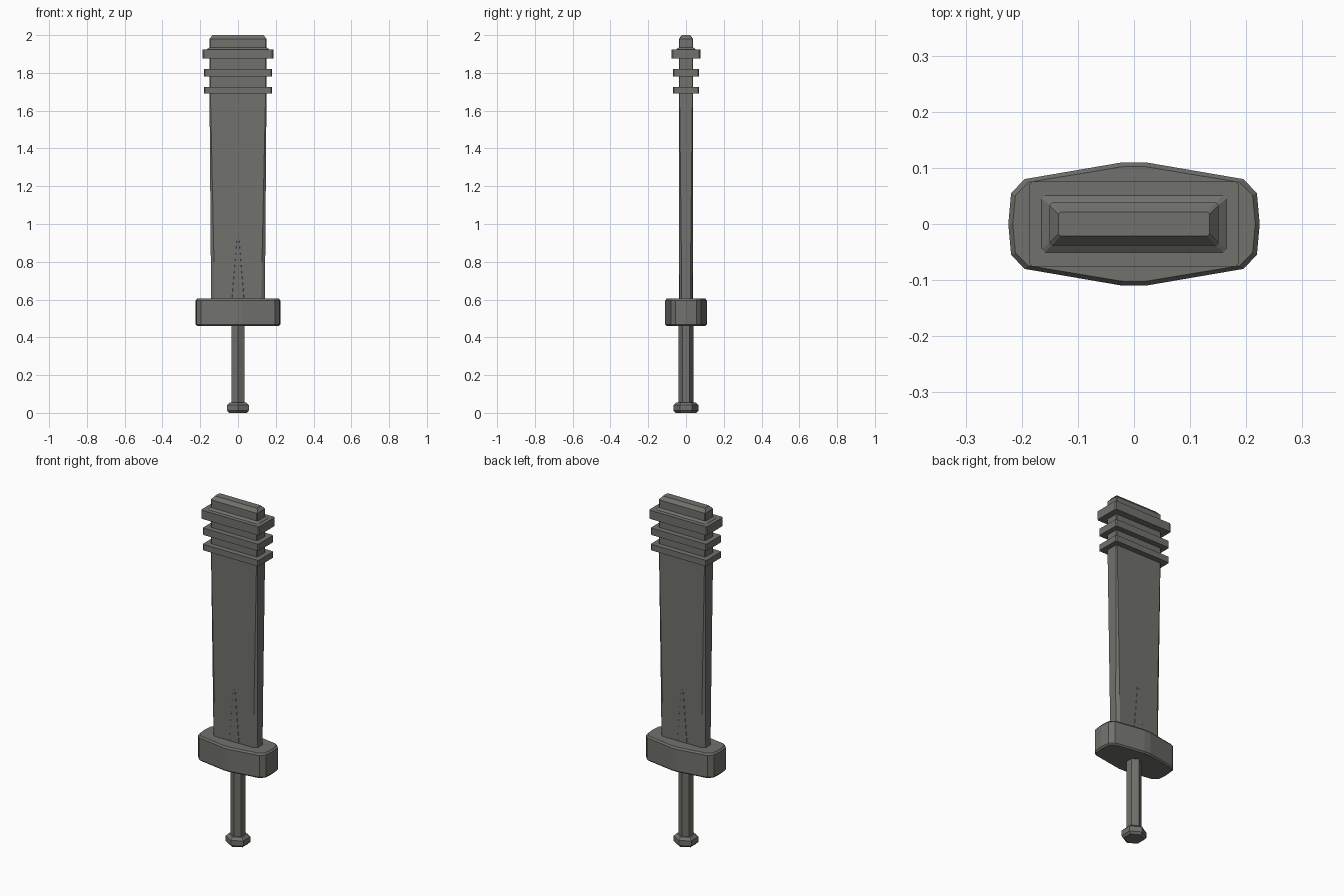
import bpy, bmesh, math

if "Cube" in bpy.data.objects:
    bpy.data.objects.remove(bpy.data.objects["Cube"])

metal = bpy.data.materials.new("dark grey metal")
metal.use_nodes = True
GREY = (0.165, 0.165, 0.15, 1)
metal.diffuse_color = GREY
metal.node_tree.nodes["Principled BSDF"].inputs["Base Color"].default_value = GREY


def chamfered(hx, hy, cx, cy):
    """Rectangle outline with cut corners, counter-clockwise."""
    return [(hx, -hy + cy), (hx, hy - cy), (hx - cx, hy), (-hx + cx, hy),
            (-hx, hy - cy), (-hx, -hy + cy), (-hx + cx, -hy), (hx - cx, -hy)]


def hexagon(r):
    """Six sided outline with corners on the y axis."""
    return [(r * math.cos(a), r * math.sin(a))
            for a in (math.radians(30 + 60 * i) for i in range(6))]


def loft(name, sections):
    """Skin a stack of (height, outline) sections and cap both ends."""
    bm = bmesh.new()
    rings = [[bm.verts.new((x, y, z)) for x, y in outline] for z, outline in sections]
    n = len(rings[0])
    for low, high in zip(rings, rings[1:]):
        for i in range(n):
            j = (i + 1) % n
            bm.faces.new((low[i], low[j], high[j], high[i]))
    bm.faces.new(rings[0][::-1])
    bm.faces.new(rings[-1])
    bmesh.ops.recalc_face_normals(bm, faces=bm.faces)
    mesh = bpy.data.meshes.new(name)
    bm.to_mesh(mesh)
    bm.free()
    mesh.materials.append(metal)
    obj = bpy.data.objects.new(name, mesh)
    bpy.context.collection.objects.link(obj)
    return obj


# Blade: edge chamfers widen towards the guard
loft("blade", [(0.55, chamfered(0.142, 0.035, 0.018, 0.012)),
               (0.80, chamfered(0.144, 0.036, 0.017, 0.012)),
               (1.70, chamfered(0.151, 0.038, 0.005, 0.004)),
               (1.90, chamfered(0.151, 0.038, 0.005, 0.004))])

# Capped tip with a sloping shoulder
loft("blade_tip", [(1.88, chamfered(0.165, 0.051, 0.006, 0.006)),
                   (1.925, chamfered(0.165, 0.051, 0.006, 0.006)),
                   (1.935, chamfered(0.151, 0.038, 0.005, 0.004)),
                   (1.98, chamfered(0.151, 0.038, 0.005, 0.004)),
                   (2.0, chamfered(0.135, 0.021, 0.004, 0.003))])

# Three flat collars around the end of the blade
for name, low, high, hx, hy in (("lower_collar", 1.69, 1.725, 0.18, 0.07),
                                ("middle_collar", 1.78, 1.82, 0.18, 0.07),
                                ("upper_collar", 1.875, 1.925, 0.187, 0.076)):
    loft(name, [(low, chamfered(hx, hy, 0.006, 0.006)),
                (high, chamfered(hx, hy, 0.006, 0.006))])

# Tapered spike set nearly flush in both flats
loft("blade_spike", [(0.58, chamfered(0.035, 0.0365, 0.002, 0.002)),
                     (0.91, chamfered(0.008, 0.037, 0.002, 0.002))])

# Faceted guard, mirrored from one quarter outline
quarter = [(0.224, 0), (0.219, 0.055), (0.195, 0.08), (0.02, 0.11)]
half = quarter + [(-x, y) for x, y in reversed(quarter)]
guard_outline = half + [(x, -y) for x, y in reversed(half[1:-1])]
inner = [(x * 0.965, y * 0.93) for x, y in guard_outline]
loft("guard", [(0.46, inner), (0.468, guard_outline),
               (0.595, guard_outline), (0.605, inner)])

# Grip and pommel
loft("grip", [(0.03, hexagon(0.039)), (0.48, hexagon(0.039))])
loft("pommel", [(0.0, hexagon(0.054)), (0.012, hexagon(0.066)),
                (0.042, hexagon(0.066)), (0.056, hexagon(0.05))])
